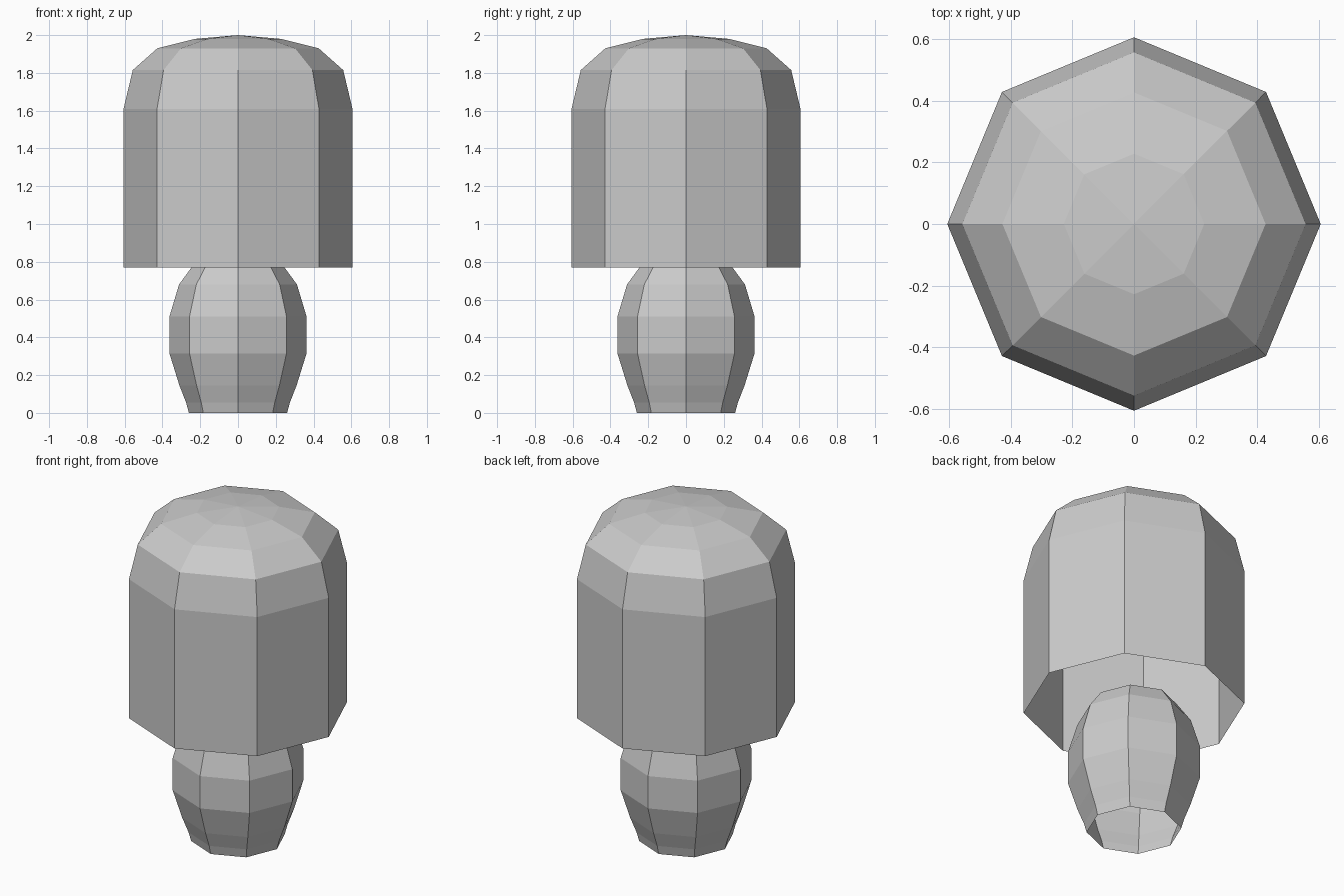
import bpy, bmesh
from math import cos, sin, pi

if "Cube" in bpy.data.objects:
    bpy.data.objects.remove(bpy.data.objects["Cube"])

SIDES = 8


def lathe(name, profile):
    """Revolve (radius, z) points into a flat-faceted open shell; radius 0 makes a pole."""
    bm = bmesh.new()
    rings = []
    for r, z in profile:
        if r == 0:
            rings.append([bm.verts.new((0, 0, z))] * SIDES)
        else:
            rings.append([bm.verts.new((r * cos(2 * pi * i / SIDES),
                                        r * sin(2 * pi * i / SIDES), z))
                          for i in range(SIDES)])
    for low, high in zip(rings, rings[1:]):
        for i in range(SIDES):
            j = (i + 1) % SIDES
            corners = [low[i], low[j], high[j], high[i]]
            bm.faces.new(list(dict.fromkeys(corners)))
    mesh = bpy.data.meshes.new(name)
    bm.to_mesh(mesh)
    bm.free()
    obj = bpy.data.objects.new(name, mesh)
    bpy.context.collection.objects.link(obj)
    return obj


# Bulbous base, open underneath and closed at the top inside the shade
lathe("lamp_base", [(0.26, 0), (0.275, 0.055), (0.31, 0.145), (0.363, 0.315),
                    (0.363, 0.51), (0.312, 0.68), (0.235, 0.785),
                    (0.12, 0.825), (0, 0.835)])

# Hollow domed shade, open at the bottom
lathe("lamp_shade", [(0.606, 0.77), (0.606, 1.61), (0.557, 1.815),
                     (0.427, 1.93), (0.228, 1.98), (0, 2.0)])
